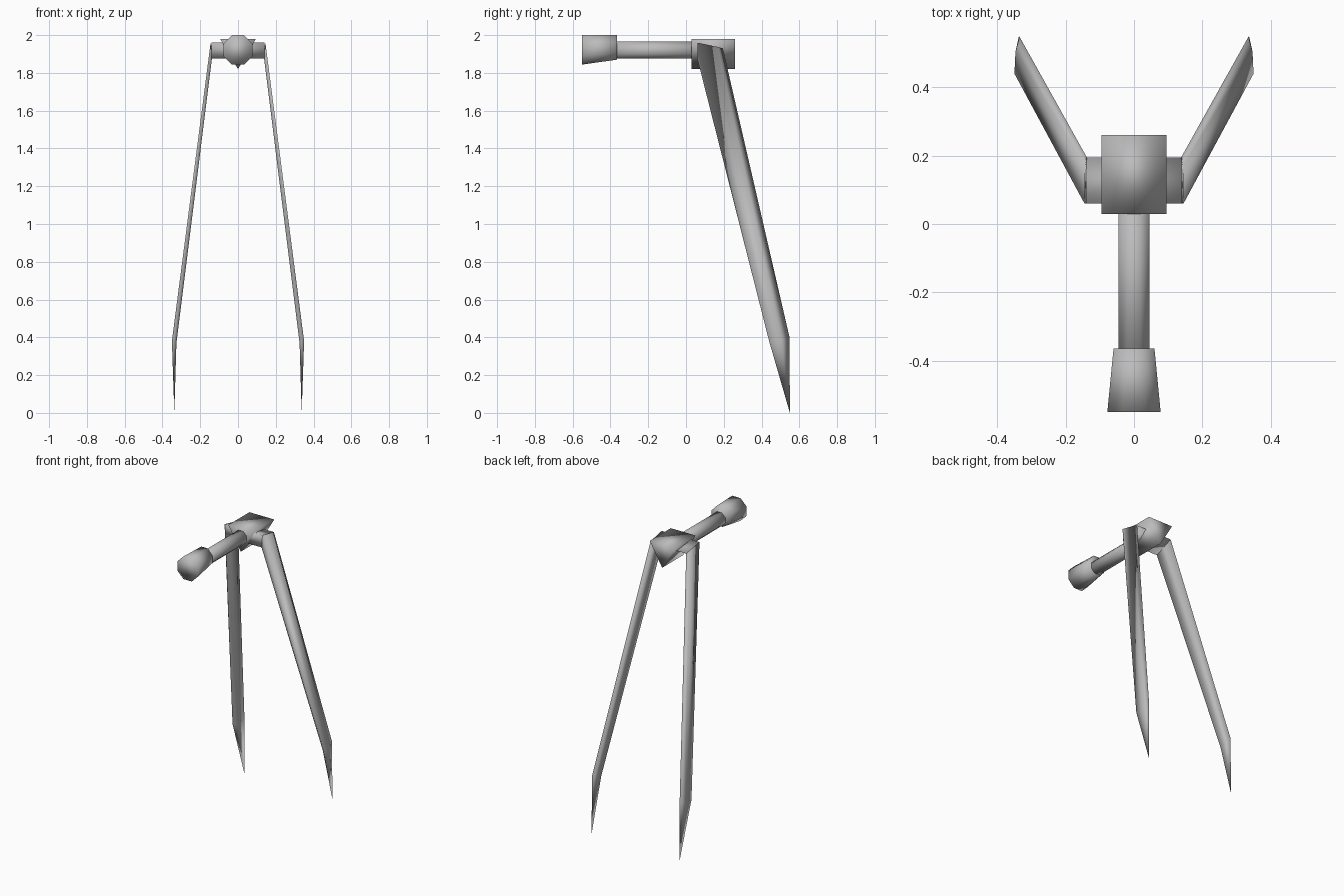
import bpy, bmesh, math
from mathutils import Vector

cube = bpy.data.objects.get("Cube")
if cube:
    bpy.data.objects.remove(cube)

metal = bpy.data.materials.new("grey metal")
metal.use_nodes = True
GREY = (0.5, 0.5, 0.5, 1)
metal.diffuse_color = GREY
metal.node_tree.nodes["Principled BSDF"].inputs["Base Color"].default_value = GREY


def loft(name, rings, tip=None):
    """Skin matching rings of points, capping both ends or closing on a tip."""
    bm = bmesh.new()
    loops = [[bm.verts.new(p) for p in ring] for ring in rings]
    n = len(loops[0])
    for a, b in zip(loops, loops[1:]):
        for i in range(n):
            j = (i + 1) % n
            bm.faces.new((a[i], a[j], b[j], b[i]))
    bm.faces.new(loops[0])
    if tip:
        end = bm.verts.new(tip)
        for i in range(n):
            bm.faces.new((loops[-1][i], loops[-1][(i + 1) % n], end))
    else:
        bm.faces.new(loops[-1])
    bmesh.ops.recalc_face_normals(bm, faces=bm.faces)
    mesh = bpy.data.meshes.new(name)
    bm.to_mesh(mesh)
    bm.free()
    mesh.materials.append(metal)
    for poly in mesh.polygons:
        poly.use_smooth = True
    obj = bpy.data.objects.new(name, mesh)
    bpy.context.collection.objects.link(obj)
    return obj


def octagon(y, z, half_width, half_height):
    """Flat-topped octagon facing along y."""
    k = 1 / math.cos(math.pi / 8)
    angles = [math.pi / 8 + i * math.pi / 4 for i in range(8)]
    return [Vector((half_width * k * math.cos(a), y, z + half_height * k * math.sin(a)))
            for a in angles]


# Barrel tube and flared end piece
loft("tube", [octagon(-0.42, 1.92, 0.045, 0.045), octagon(0.1, 1.92, 0.045, 0.045)])
loft("flared_end", [octagon(-0.55, 1.922, 0.078, 0.078),
                    octagon(-0.365, 1.935, 0.06, 0.065)])

# Three-sided pivot block, point down
block_profile = [(-0.095, 1.98), (0.095, 1.98), (0, 1.82)]
loft("pivot_block", [[(x, y, z) for x, z in block_profile] for y in (0.03, 0.26)])

# Wedge-shaped crossbar carrying the legs
bar_profile = [(0.06, 1.96), (0.195, 1.93), (0.06, 1.875)]
loft("crossbar", [[(x, y, z) for y, z in bar_profile] for x in (-0.14, 0.14)])

# Splayed legs with pointed feet
hip = [(0.145, 0.06, 1.96), (0.144, 0.17, 1.937), (0.138, 0.195, 1.93), (0.138, 0.06, 1.875)]
ankle = [(0.35, 0.44, 0.38), (0.347, 0.505, 0.38), (0.335, 0.548, 0.4), (0.326, 0.46, 0.37)]
toe = (0.337, 0.55, 0)
for side, s in (("left", 1), ("right", -1)):
    rings = [[(s * x, y, z) for x, y, z in ring] for ring in (hip, ankle)]
    loft(side + "_leg", rings, (s * toe[0], toe[1], toe[2]))
